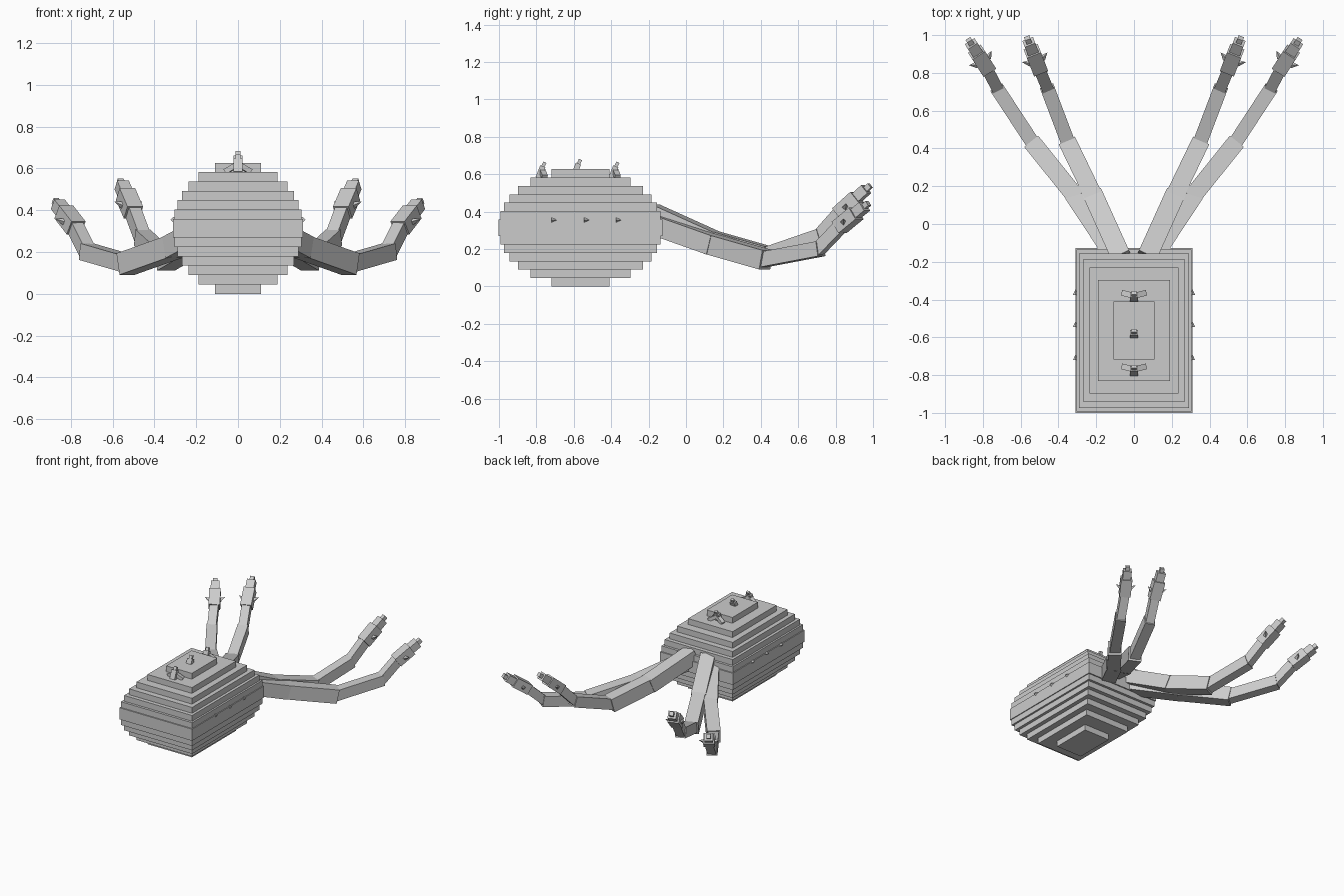
import bpy, math
from mathutils import Vector, Matrix

if "Cube" in bpy.data.objects:
    bpy.data.objects.remove(bpy.data.objects["Cube"])

grey = bpy.data.materials.new("plain grey")
grey.diffuse_color = (0.6, 0.6, 0.6, 1)
grey.use_nodes = True
grey.node_tree.nodes["Principled BSDF"].inputs["Base Color"].default_value = grey.diffuse_color


def finish(ob, name):
    ob.name = name
    ob.data.materials.append(grey)
    return ob


def frame(d):
    # axes with local y along d and local x level
    y = Vector(d).normalized()
    x = y.cross(Vector((0, 0, 1))).normalized()
    z = x.cross(y)
    return Matrix((x, y, z)).transposed().to_4x4()


def box(name, a, b, w, h):
    # box running from a to b
    a, b = Vector(a), Vector(b)
    bpy.ops.mesh.primitive_cube_add(size=1)
    ob = bpy.context.object
    ob.matrix_world = (Matrix.Translation((a + b) / 2) @ frame(b - a)
                       @ Matrix.Diagonal((w, (b - a).length, h, 1)))
    return finish(ob, name)


def spike(name, base, d, r, length):
    # small four-sided cone
    d = Vector(d).normalized()
    bpy.ops.mesh.primitive_cone_add(vertices=4, radius1=r, radius2=0, depth=length)
    ob = bpy.context.object
    ob.matrix_world = (Matrix.Translation(Vector(base) + d * length / 2)
                       @ d.to_track_quat('Z', 'Y').to_matrix().to_4x4())
    return finish(ob, name)


# Body: stack of slabs following an ellipsoid
CY, R, N, H = -0.564, 0.311, 14, 0.627
step = H / N
for k in range(N):
    z = (k + 0.5) * step
    hw = math.sqrt(R * R - (z - H / 2) ** 2)
    bpy.ops.mesh.primitive_cube_add(size=1, location=(0, CY, z))
    ob = bpy.context.object
    ob.scale = (2 * hw, 2.82 * hw, step)
    finish(ob, "body_layer")

# Arms: jointed boxes, two per side
arms = {
    "upper": [(.07, -.17, .385), (.21, .14, .245), (.345, .42, .165),
              (.455, .71, .265), (.505, .83, .40)],
    "lower": [(.10, -.17, .335), (.305, .14, .225), (.53, .42, .145),
              (.72, .71, .20), (.782, .83, .325)],
}
tips = {"upper": (.565, .985, .54), "lower": (.875, .975, .445)}
sizes = [(.105, .105), (.095, .105), (.075, .08), (.062, .065)]
parts = ["shoulder", "upper_arm", "forearm", "wrist"]
for s in (1, -1):
    for key, pts in arms.items():
        P = [Vector((s * x, y, z)) for x, y, z in pts]
        for i, (w, h) in enumerate(sizes):
            d = (P[i + 1] - P[i]).normalized()
            box(f"{key}_{parts[i]}", P[i] - d * .01, P[i + 1] + d * .012, w, h)
        # Hand: palm, fingers and fingertip, each narrower
        tx, ty, tz = tips[key]
        T = Vector((s * tx, ty, tz))
        A = P[-1]
        box(key + "_palm", A - (T - A) * .08, A.lerp(T, .55), .08, .075)
        box(key + "_fingers", A.lerp(T, .5), A.lerp(T, .86), .06, .055)
        box(key + "_fingertip", A.lerp(T, .8), T, .03, .03)
        # Thumb spikes on both sides of the palm
        F = frame(T - A).to_3x3()
        for t in (1, -1):
            base = A.lerp(T, .2) + F @ Vector((t * .035, 0, -.005))
            spike(key + "_thumb", base, F @ Vector((t * 1, .7, 0)), .018, .045)

# Knobs along the top, leaning back
for y in (-.79, -.60, -.40):
    top = .60 if y != -.60 else .615
    box("top_knob", (0, y, top - .02), (0, y + .025, top + .042), .042, .03)
    box("top_knob_tip", (0, y + .022, top + .035), (0, y + .036, top + .064), .024, .018)
    if y != -.60:
        for s in (1, -1):
            box("top_knob_wing", (0, y + .02, top + .02), (s * .06, y + .035, top - .015), .03, .025)

# Small spikes along the flanks
for s in (1, -1):
    for y in (-.72, -.545, -.375):
        spike("flank_spike", (s * .309, y, .355), (0, 1, 0), .014, .032)
